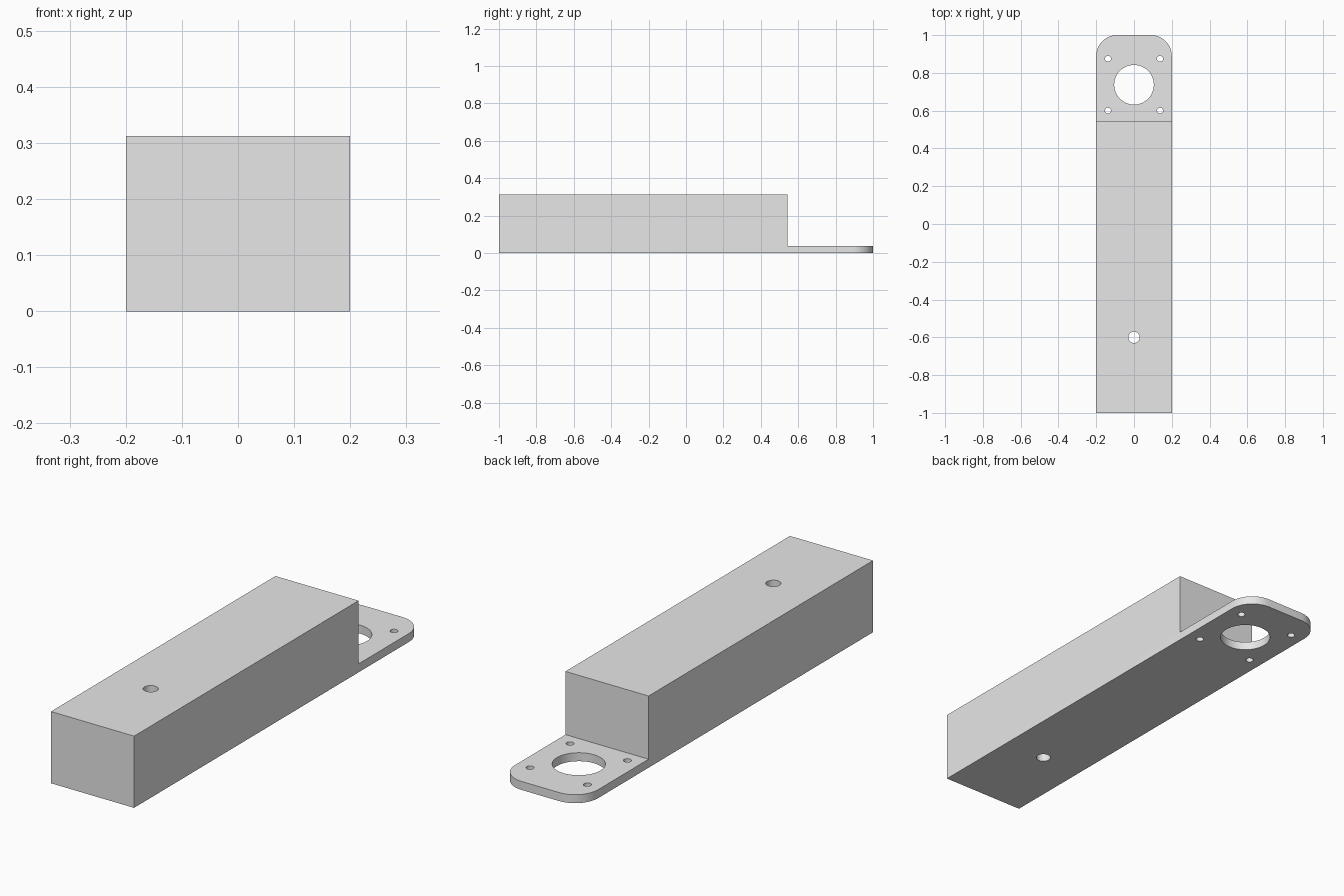
import bpy
import bmesh
from mathutils import Matrix, Vector

cube = bpy.data.objects.get("Cube")
if cube:
    bpy.data.objects.remove(cube, do_unlink=True)

HALF_W, BODY_H, PLATE_H, STEP_Y, CORNER = 0.2, 0.312, 0.037, 0.543, 0.11

grey = bpy.data.materials.new("plain grey")
grey.use_nodes = True
grey.diffuse_color = (0.8, 0.8, 0.8, 1)
grey.node_tree.nodes["Principled BSDF"].inputs["Base Color"].default_value = (0.8, 0.8, 0.8, 1)


def make_object(name, bm):
    bmesh.ops.recalc_face_normals(bm, faces=bm.faces)
    mesh = bpy.data.meshes.new(name)
    bm.to_mesh(mesh)
    bm.free()
    mesh.materials.append(grey)
    obj = bpy.data.objects.new(name, mesh)
    bpy.context.collection.objects.link(obj)
    return obj


# Stepped body: side profile extruded across the width
profile = [(-1, 0), (1, 0), (1, PLATE_H), (STEP_Y, PLATE_H), (STEP_Y, BODY_H), (-1, BODY_H)]
bm = bmesh.new()
side = bm.faces.new([bm.verts.new((-HALF_W, y, z)) for y, z in profile])
swept = bmesh.ops.extrude_face_region(bm, geom=[side])["geom"]
bmesh.ops.translate(bm, vec=Vector((2 * HALF_W, 0, 0)),
                    verts=[v for v in swept if isinstance(v, bmesh.types.BMVert)])

# Rounded corners at the end of the mounting plate
corners = [e for e in bm.edges
           if all(v.co.y > 0.99 for v in e.verts)
           and abs(e.verts[0].co.x - e.verts[1].co.x) < 0.001]
bmesh.ops.bevel(bm, geom=corners, offset=CORNER, segments=12, profile=0.5, affect='EDGES')
bracket = make_object("stepped_bracket", bm)

# Through holes: motor opening, four screw holes, one hole in the long body
holes = [(0, 0.737, 0.105, 48), (0, -0.6, 0.03, 32)]
holes += [(x, y, 0.016, 16) for x in (-0.138, 0.138) for y in (0.6, 0.875)]
bm = bmesh.new()
for x, y, radius, sides in holes:
    bmesh.ops.create_cone(bm, cap_ends=True, segments=sides, radius1=radius, radius2=radius,
                          depth=1, matrix=Matrix.Translation((x, y, 0.15)))
cutter = make_object("hole_cutter", bm)
cutter.hide_render = True

cut = bracket.modifiers.new("holes", 'BOOLEAN')
cut.operation = 'DIFFERENCE'
cut.solver = 'EXACT'
cut.object = cutter

# Apply the cut, then smooth the round surfaces and keep the edges sharp
bpy.ops.object.select_all(action='DESELECT')
bracket.select_set(True)
bpy.context.view_layer.objects.active = bracket
bpy.ops.object.modifier_apply(modifier=cut.name)
bpy.data.objects.remove(cutter, do_unlink=True)
bpy.ops.object.shade_smooth_by_angle(angle=0.6)
